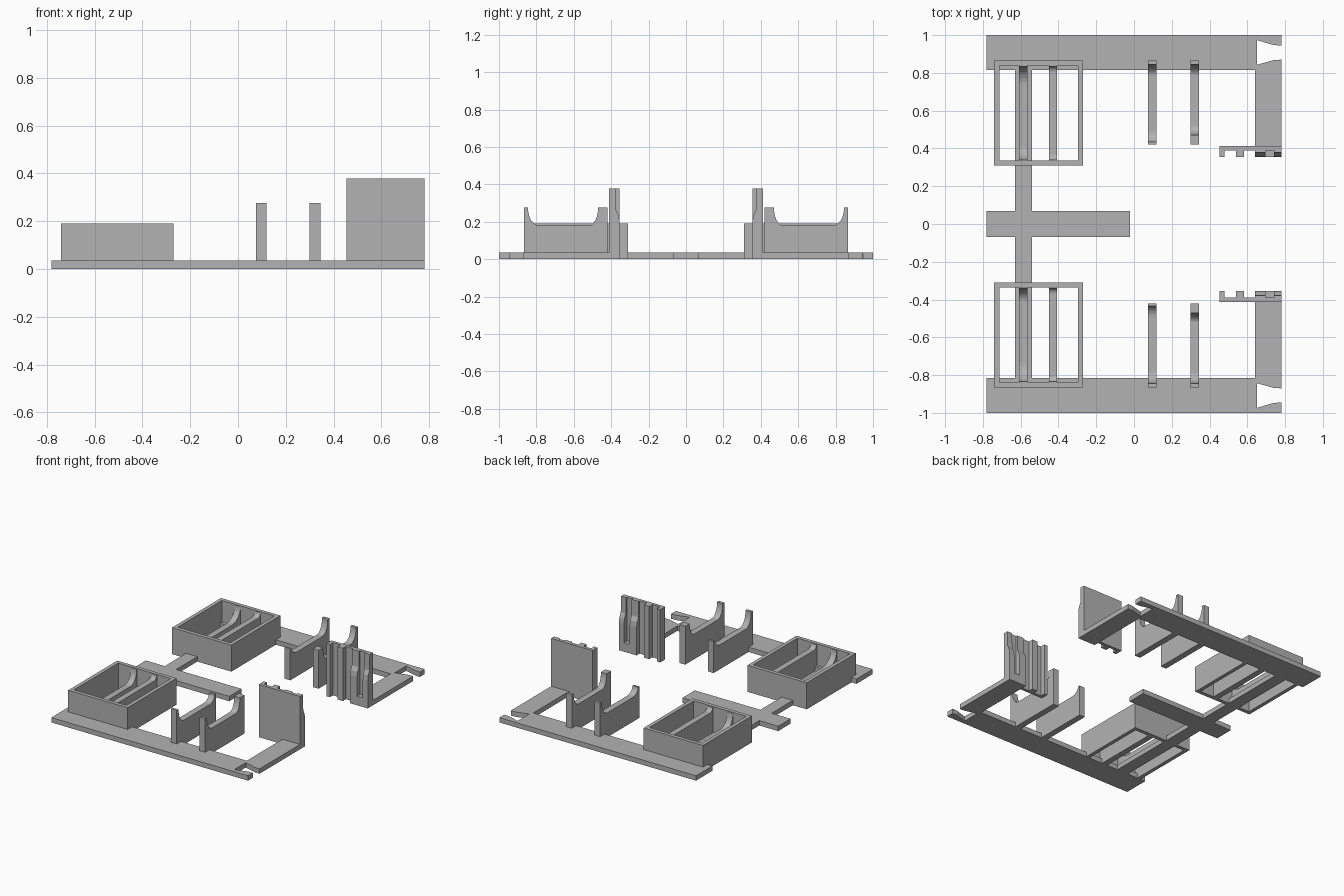
import bpy, bmesh, math
from mathutils import Vector

if "Cube" in bpy.data.objects:
    bpy.data.objects.remove(bpy.data.objects["Cube"])

grey = bpy.data.materials.new("plain grey")
grey.diffuse_color = (0.45, 0.45, 0.45, 1)
grey.use_nodes = True
grey.node_tree.nodes["Principled BSDF"].inputs["Base Color"].default_value = grey.diffuse_color
T = 0.035  # runner thickness


def prism(name, solids, mirror=True):
    """Each solid is (outline, axis, start, end); 'z' outlines are (x, y), 'x' outlines are (y, z)."""
    bm = bmesh.new()
    for pts, axis, a, b in solids:
        if axis == 'z':
            vs = [bm.verts.new((p, q, a)) for p, q in pts]
            step = Vector((0, 0, b - a))
        else:
            vs = [bm.verts.new((a, p, q)) for p, q in pts]
            step = Vector((b - a, 0, 0))
        face = bm.faces.new(vs)
        ext = bmesh.ops.extrude_face_region(bm, geom=[face], use_keep_orig=True)
        new = [g for g in ext['geom'] if isinstance(g, bmesh.types.BMVert)]
        bmesh.ops.translate(bm, verts=new, vec=step)
    bmesh.ops.recalc_face_normals(bm, faces=bm.faces)
    me = bpy.data.meshes.new(name)
    bm.to_mesh(me)
    bm.free()
    me.materials.append(grey)
    ob = bpy.data.objects.new(name, me)
    bpy.context.collection.objects.link(ob)
    if mirror:
        m = ob.modifiers.new("mirror", 'MIRROR')
        m.use_axis = (False, True, False)
        m.use_mirror_merge = False
    return ob


def block(x0, x1, y0, y1, z0, z1):
    return ([(x0, y0), (x1, y0), (x1, y1), (x0, y1)], 'z', z0, z1)


def cradle(x0, x1, ya, yb, ia, ib, za, zb, dip, ra, rb):
    """Upright plate with a rounded U cut in its top edge."""
    n = 8
    pts = [(ya, 0), (ya, za)]
    for i in range(n + 1):
        t = math.pi / 2 * i / n
        pts.append((ia + ra * (1 - math.cos(t)), za - (za - dip) * math.sin(t)))
    for i in range(n + 1):
        t = math.pi / 2 * i / n
        pts.append((ib - rb * (1 - math.sin(t)), zb - (zb - dip) * math.cos(t)))
    pts += [(yb, zb), (yb, 0)]
    return (pts, 'x', x0, x1)


# Flat runners: side runner with flared end notch and inward arm
prism("side_runner", [([(-0.78, 0.815), (0.64, 0.815), (0.64, 0.355), (0.78, 0.355),
                        (0.78, 0.87), (0.74, 0.868), (0.652, 0.843), (0.652, 0.973),
                        (0.74, 0.947), (0.78, 0.945), (0.78, 1.0), (-0.78, 1.0)], 'z', 0, T)])

# Centre bar and cross bar as one plus-shaped plate
prism("centre_cross", [([(-0.78, -0.07), (-0.63, -0.07), (-0.63, -0.85), (-0.54, -0.85),
                         (-0.54, -0.07), (-0.02, -0.07), (-0.02, 0.07), (-0.54, 0.07),
                         (-0.54, 0.85), (-0.63, 0.85), (-0.63, 0.07), (-0.78, 0.07)],
                        'z', 0, T)], mirror=False)

# Open bottomless box
X0, X1, Y0, Y1, W, H = -0.74, -0.27, 0.31, 0.865, 0.027, 0.19
prism("box_walls", [block(X0, X1, Y0, Y0 + W, 0, H), block(X0, X1, Y1 - W, Y1, 0, H),
                    block(X0, X0 + W, Y0 + W, Y1 - W, 0, H),
                    block(X1 - W, X1, Y0 + W, Y1 - W, 0, H)])

# Curved dividers inside the box
prism("box_dividers", [
    cradle(-0.61, -0.565, 0.337, 0.838, 0.34, 0.835, 0.185, 0.185, 0.09, 0.07, 0.10),
    cradle(-0.45, -0.407, 0.337, 0.838, 0.34, 0.835, 0.185, 0.185, 0.155, 0.03, 0.03)])

# Free-standing cradle plates
prism("cradle_inner", [cradle(0.075, 0.12, 0.42, 0.865, 0.435, 0.845, 0.225, 0.275, 0.175, 0.06, 0.06)])
prism("cradle_outer", [cradle(0.3, 0.345, 0.42, 0.865, 0.47, 0.845, 0.275, 0.275, 0.18, 0.05, 0.06)])

# Ribbed upright panel with a stepped frame on its inner face
TOP = 0.378
post = [(0.39, 0), (0.355, 0), (0.355, 0.2), (0.36, 0.235), (0.375, 0.265), (0.378, TOP), (0.39, TOP)]
prism("upright_panel", [block(0.453, 0.78, 0.39, 0.412, 0, TOP),
                        block(0.453, 0.48, 0.355, 0.39, 0, TOP),
                        block(0.54, 0.582, 0.355, 0.39, 0, TOP),
                        (post, 'x', 0.64, 0.695), (post, 'x', 0.74, 0.78),
                        block(0.695, 0.74, 0.355, 0.39, 0, 0.065)])
